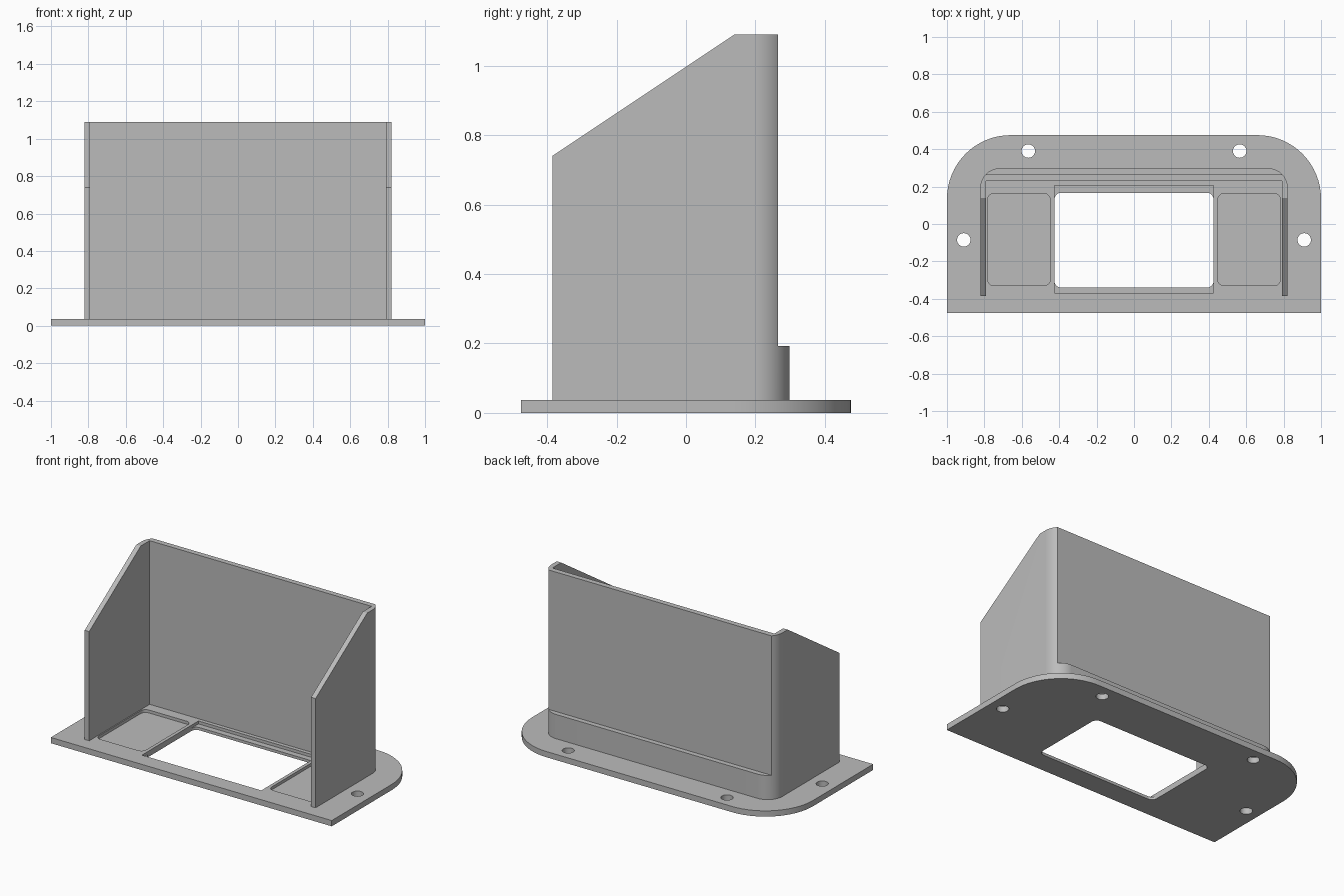
import bpy
import bmesh
from math import sin, cos, pi
from mathutils import Vector

cube = bpy.data.objects.get("Cube")
if cube:
    bpy.data.objects.remove(cube, do_unlink=True)

GREY = 0.5
grey = bpy.data.materials.new("plain grey")
grey.use_nodes = True
grey.diffuse_color = (GREY, GREY, GREY, 1)
grey.node_tree.nodes["Principled BSDF"].inputs["Base Color"].default_value = (GREY, GREY, GREY, 1)


def arc(cx, cy, r, start, end, n=16):
    return [(cx + r * cos(start + (end - start) * i / n),
             cy + r * sin(start + (end - start) * i / n)) for i in range(n + 1)]


def rounded_rect(x0, x1, y0, y1, r):
    return (arc(x1 - r, y1 - r, r, 0, pi / 2, 6) + arc(x0 + r, y1 - r, r, pi / 2, pi, 6)
            + arc(x0 + r, y0 + r, r, pi, 1.5 * pi, 6) + arc(x1 - r, y0 + r, r, 1.5 * pi, 2 * pi, 6))


def rect(x0, x1, y0, y1):
    return [(x0, y0), (x1, y0), (x1, y1), (x0, y1)]


def round_back(half, front, back, r):
    """Outline with a square front and two rounded back corners."""
    return ([(-half, front), (half, front)] + arc(half - r, back - r, r, 0, pi / 2)
            + arc(r - half, back - r, r, pi / 2, pi))


def prism(name, outline, low, high, along_x=False):
    """Extrude an outline along z, or a (y, z) outline along x."""
    bm = bmesh.new()
    place = (lambda a, b: (low, a, b)) if along_x else (lambda a, b: (a, b, low))
    face = bm.faces.new([bm.verts.new(place(a, b)) for a, b in outline])
    top = bmesh.ops.extrude_face_region(bm, geom=[face])["geom"]
    step = Vector((high - low, 0, 0) if along_x else (0, 0, high - low))
    bmesh.ops.translate(bm, vec=step, verts=[v for v in top if isinstance(v, bmesh.types.BMVert)])
    bmesh.ops.recalc_face_normals(bm, faces=bm.faces)
    mesh = bpy.data.meshes.new(name)
    bm.to_mesh(mesh)
    bm.free()
    mesh.materials.append(grey)
    obj = bpy.data.objects.new(name, mesh)
    bpy.context.collection.objects.link(obj)
    return obj


def select(obj):
    bpy.ops.object.select_all(action="DESELECT")
    obj.select_set(True)
    bpy.context.view_layer.objects.active = obj


def cut(obj, *cutter_args, **options):
    cutter = prism("cutter", *cutter_args, **options)
    cutter.hide_render = True
    mod = obj.modifiers.new("cut", "BOOLEAN")
    mod.operation = "DIFFERENCE"
    mod.solver = "EXACT"
    mod.object = cutter
    select(obj)
    bpy.ops.object.modifier_apply(modifier=mod.name)
    bpy.data.objects.remove(cutter, do_unlink=True)


PLATE = 0.037

# Base plate with a stepped opening, two shallow pockets and four screw holes
base = prism("base_plate", round_back(1, -0.475, 0.475, 0.34), 0, PLATE)
cut(base, rect(-0.425, 0.425, -0.37, 0.205), 0.018, 0.1)
cut(base, rounded_rect(-0.425, 0.425, -0.34, 0.167, 0.035), -0.1, 0.1)
for side in (-1, 1):
    x0, x1 = sorted((side * 0.447, side * 0.783))
    cut(base, rounded_rect(x0, x1, -0.33, 0.163, 0.035), 0.018, 0.1)
    for x, y in ((0.565, 0.39), (0.91, -0.085)):
        cut(base, arc(side * x, y, 0.036, 0, 2 * pi, 32)[:-1], -0.1, 0.1)

# U-shaped wall: rounded outside, square inside
outer = round_back(0.822, -0.385, 0.298, 0.105)
inner = [(-0.79, -0.385), (-0.79, 0.23), (0.79, 0.23), (0.79, -0.385)]
wall = prism("surround_wall", outer[1:] + outer[:1] + inner, 0.03, 1.09)

# Shave the back above the low flange and slope the side walls
cut(wall, rect(-2, 2, 0.265, 1), 0.193, 2)
cut(wall, [(-0.91, 0.39), (0.14, 1.09), (0.14, 2), (-0.91, 2)], -2, 2, along_x=True)

for obj in (base, wall):
    select(obj)
    bpy.ops.object.shade_smooth_by_angle(angle=pi / 6)
